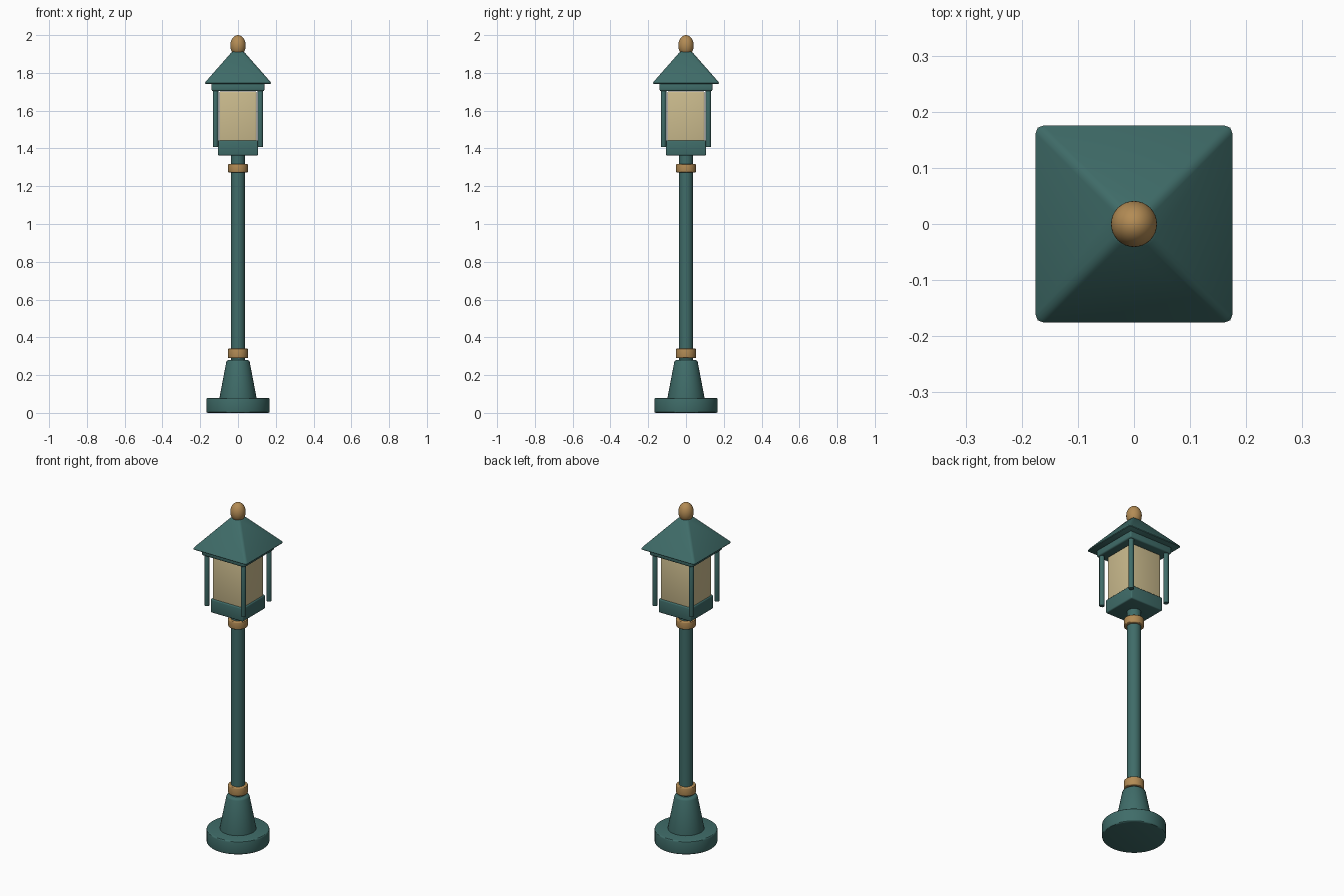
import bpy
import math

cube = bpy.data.objects.get("Cube")
if cube:
    bpy.data.objects.remove(cube, do_unlink=True)


def material(name, rgb):
    mat = bpy.data.materials.new(name)
    mat.use_nodes = True
    mat.diffuse_color = (*rgb, 1)
    bsdf = mat.node_tree.nodes["Principled BSDF"]
    bsdf.inputs["Base Color"].default_value = (*rgb, 1)
    bsdf.inputs["Roughness"].default_value = 0.6
    return mat


GREEN = material("green_paint", (0.05, 0.15, 0.14))
BRASS = material("aged_brass", (0.45, 0.26, 0.09))
GLASS = material("warm_glass", (0.6, 0.5, 0.27))


def finish(name, mat, bevel=0.0, segments=3):
    """Name, colour, round off and smooth the active object."""
    obj = bpy.context.object
    obj.name = obj.data.name = name
    obj.data.materials.append(mat)
    bpy.ops.object.transform_apply(location=False, rotation=True, scale=True)
    if bevel:
        mod = obj.modifiers.new("rounded_edges", "BEVEL")
        mod.width = bevel
        mod.segments = segments
        mod.limit_method = "ANGLE"
        mod.angle_limit = math.radians(30)
        bpy.ops.object.modifier_apply(modifier=mod.name)
    bpy.ops.object.shade_smooth_by_angle(angle=math.radians(30))
    return obj


def turned(name, mat, r_low, r_high, z0, z1, x=0, y=0, bevel=0.005, sides=32):
    bpy.ops.mesh.primitive_cone_add(vertices=sides, radius1=r_low, radius2=r_high,
                                    depth=z1 - z0, location=(x, y, (z0 + z1) / 2))
    return finish(name, mat, bevel)


def box(name, mat, half, z0, z1, bevel):
    bpy.ops.mesh.primitive_cube_add(size=1, location=(0, 0, (z0 + z1) / 2))
    bpy.context.object.scale = (2 * half, 2 * half, z1 - z0)
    return finish(name, mat, bevel)


# Foot and post
turned("base_disc", GREEN, 0.168, 0.168, 0, 0.08, bevel=0.008, sides=48)
turned("base_cone", GREEN, 0.1, 0.06, 0.07, 0.28, bevel=0.012)
turned("pole", GREEN, 0.037, 0.037, 0.26, 1.38, bevel=0)
turned("lower_collar", BRASS, 0.053, 0.053, 0.29, 0.34)
turned("upper_collar", BRASS, 0.053, 0.053, 1.273, 1.318)

# Lantern body
box("lantern_floor", GREEN, 0.106, 1.363, 1.443, 0.007)
box("glass_box", GLASS, 0.099, 1.43, 1.702, 0.008)
for sx, side in ((1, "left"), (-1, "right")):
    for sy, end in ((-1, "front"), (1, "back")):
        turned(f"corner_post_{end}_{side}", GREEN, 0.0145, 0.0145, 1.407, 1.72,
               0.119 * sx, 0.119 * sy, bevel=0.003, sides=16)
box("top_frame", GREEN, 0.14, 1.704, 1.745, 0.008)

# Square roof, tapering to a small flat top
bpy.ops.mesh.primitive_cone_add(vertices=4, radius1=0.181 * math.sqrt(2),
                                radius2=0.03 * math.sqrt(2), depth=0.172,
                                location=(0, 0, 1.828),
                                rotation=(0, 0, math.pi / 4))
finish("roof", GREEN, 0.012)

# Finial
bpy.ops.mesh.primitive_uv_sphere_add(segments=32, ring_count=20, radius=1,
                                     location=(0, 0, 1.945))
bpy.context.object.scale = (0.041, 0.041, 0.055)
finish("finial", BRASS)
